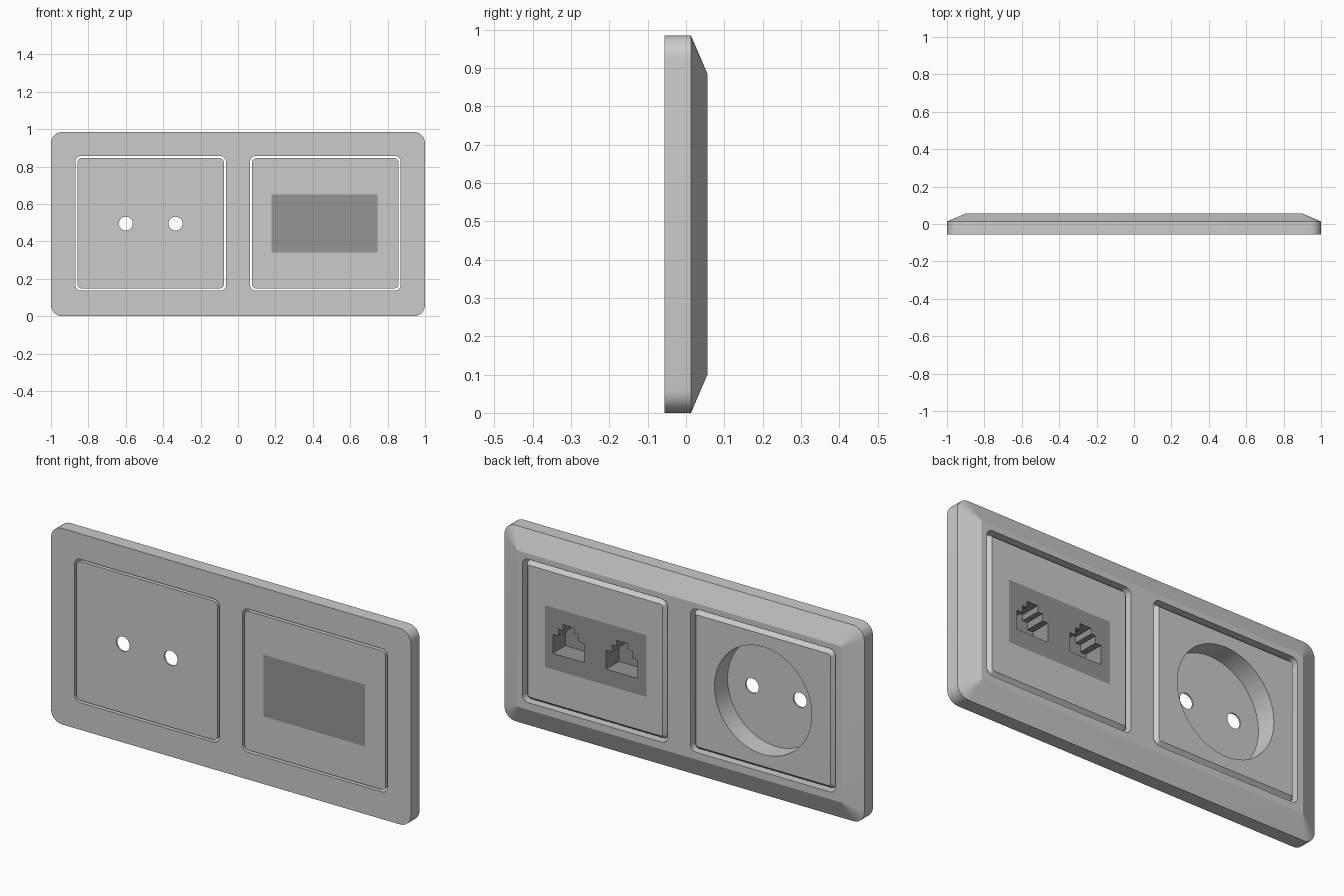
import bpy, bmesh, math

if "Cube" in bpy.data.objects:
    bpy.data.objects.remove(bpy.data.objects["Cube"])

D = 0.056            # half thickness
CZ = 0.4925          # mid height
MX = 0.467           # module centre offset


def make(name, loops):
    """Skin a list of matching closed loops and cap both ends."""
    bm = bmesh.new()
    rings = [[bm.verts.new(p) for p in loop] for loop in loops]
    n = len(rings[0])
    for a, b in zip(rings, rings[1:]):
        for i in range(n):
            j = (i + 1) % n
            bm.faces.new((a[i], a[j], b[j], b[i]))
    bm.faces.new(rings[0])
    bm.faces.new(rings[-1][::-1])
    bmesh.ops.recalc_face_normals(bm, faces=bm.faces)
    me = bpy.data.meshes.new(name)
    bm.to_mesh(me)
    bm.free()
    ob = bpy.data.objects.new(name, me)
    bpy.context.collection.objects.link(ob)
    return ob


def rounded(cx, cz, hw, hh, r, y, seg=6):
    pts = []
    for k, (sx, sz) in enumerate(((1, 1), (-1, 1), (-1, -1), (1, -1))):
        for i in range(seg + 1):
            a = math.pi / 2 * (k + i / seg)
            pts.append((cx + sx * (hw - r) + r * math.cos(a), y,
                        cz + sz * (hh - r) + r * math.sin(a)))
    return pts


def prism(name, outline, y0, y1):
    return make(name, [[(x, y, z) for x, z in outline] for y in (y0, y1)])


def circle(cx, cz, r, n):
    return [(cx + r * math.cos(2 * math.pi * i / n),
             cz + r * math.sin(2 * math.pi * i / n)) for i in range(n)]


def rect(x0, x1, z0, z1):
    return [(x0, z0), (x1, z0), (x1, z1), (x0, z1)]


def activate(ob):
    bpy.ops.object.select_all(action='DESELECT')
    ob.select_set(True)
    bpy.context.view_layer.objects.active = ob


def cut(ob, cutter):
    activate(ob)
    m = ob.modifiers.new("cut", 'BOOLEAN')
    m.operation, m.solver, m.object = 'DIFFERENCE', 'EXACT', cutter
    bpy.ops.object.modifier_apply(modifier=m.name)
    bpy.data.objects.remove(cutter)


def smooth(ob, deg=20):
    activate(ob)
    bpy.ops.object.shade_smooth_by_angle(angle=math.radians(deg))


# Outer frame with sloped border and two openings
frame = make("frame", [rounded(0, CZ, 1, CZ, 0.06, -D),
                       rounded(0, CZ, 1, CZ, 0.06, 0.013),
                       rounded(0, CZ, 0.9, CZ - 0.1, 0.005, D)])
for s in (-1, 1):
    cut(frame, make("opening", [rounded(s * MX, CZ + 0.004, 0.403, 0.36, 0.032, y)
                                for y in (-0.2, 0.2)]))
smooth(frame)


# Module plates with chamfered edge
def plate(name, cx):
    cz = CZ + 0.004
    return make(name, [rounded(cx, cz, 0.392, 0.349, 0.025, -D),
                       rounded(cx, cz, 0.392, 0.349, 0.025, 0.035),
                       rounded(cx, cz, 0.374, 0.331, 0.012, 0.055)])


# Power socket: round well and two pin holes
power = plate("power_socket", -MX)
cut(power, prism("well", circle(-MX, 0.495, 0.27, 64), -0.048, 0.2))
for s in (-1, 1):
    cut(power, prism("pin_hole", circle(-MX + s * 0.133, 0.495, 0.037, 32), -0.2, 0.2))
smooth(power)

# Network socket plate with a rectangular window
network = plate("network_socket", MX)
cut(network, prism("window", rect(0.18, 0.745, 0.34, 0.65), -0.2, 0.2))
smooth(network)

# Dark insert with two stepped jack cavities
panel = prism("jack_panel", rect(0.18, 0.745, 0.34, 0.65), -D, 0.055)
half = [(0.087, 0.42), (0.087, 0.515), (0.056, 0.515), (0.056, 0.55),
        (0.03, 0.55), (0.03, 0.58)]
for cx in (0.318, 0.615):
    outline = [(cx + x, z) for x, z in half] + [(cx - x, z) for x, z in half[::-1]]
    cut(panel, prism("jack", outline, -0.046, 0.2))
dark = bpy.data.materials.new("dark_grey")
dark.diffuse_color = (0.3, 0.3, 0.3, 1)
dark.use_nodes = True
dark.node_tree.nodes["Principled BSDF"].inputs["Base Color"].default_value = dark.diffuse_color
panel.data.materials.clear()
panel.data.materials.append(dark)
